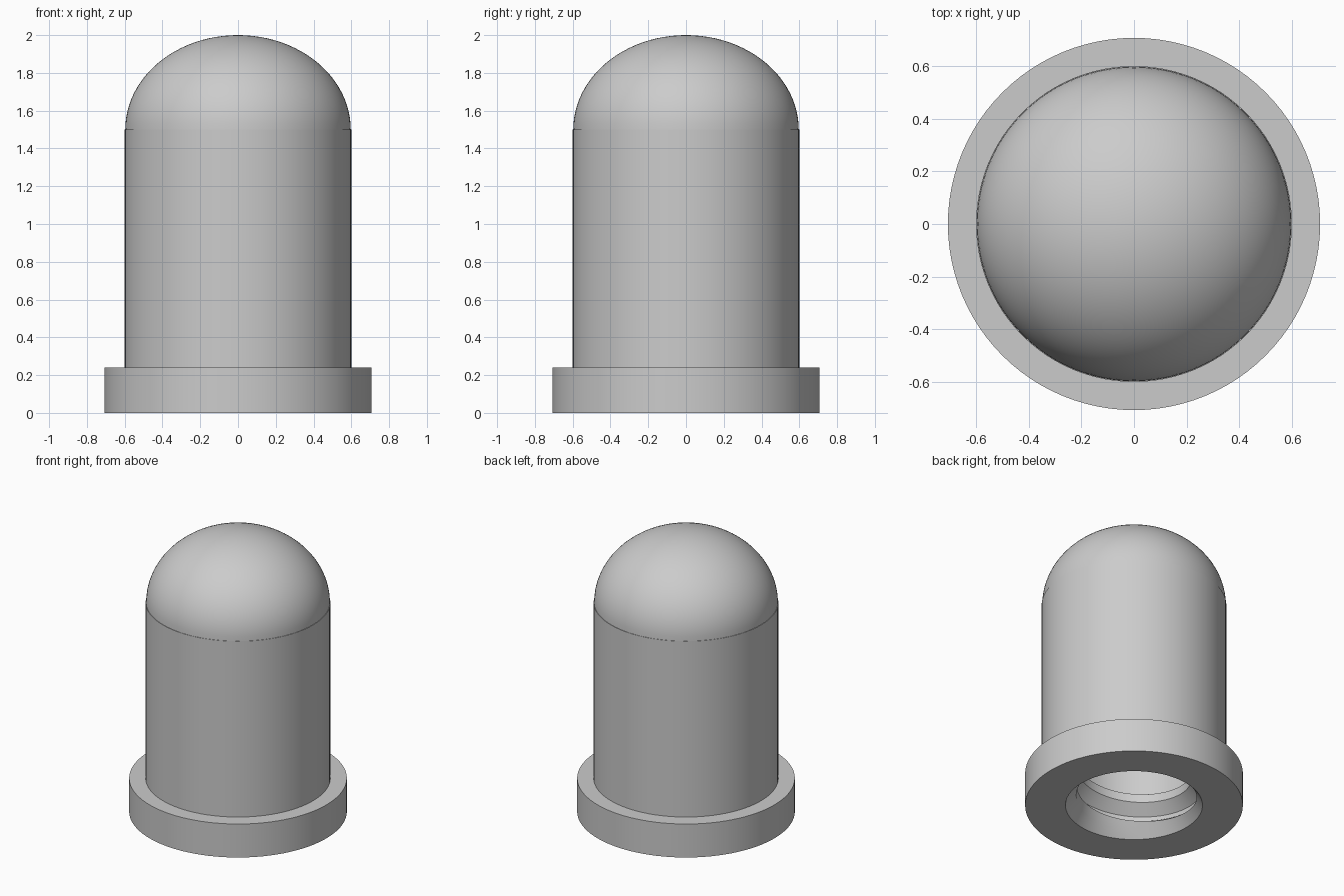
import bpy, bmesh
from math import sin, cos, pi

if "Cube" in bpy.data.objects:
    bpy.data.objects.remove(bpy.data.objects["Cube"], do_unlink=True)

SIDES = 96
BODY_R, FLANGE_R, HOLE_R, BORE_R, CREST_R = 0.6, 0.707, 0.445, 0.44, 0.37
FLANGE_TOP, WALL_TOP, THREAD_TOP = 0.24, 1.5, 0.4

grey = bpy.data.materials.new("plain grey")
grey.use_nodes = True
grey.diffuse_color = (0.6, 0.6, 0.6, 1)
grey.node_tree.nodes["Principled BSDF"].inputs["Base Color"].default_value = (0.6, 0.6, 0.6, 1)


def revolve(name, profile_at):
    """Sweep a profile, which may change with the angle, around the z axis."""
    bm = bmesh.new()
    columns = []
    for i in range(SIDES + 1):
        a = 2 * pi * i / SIDES
        columns.append([bm.verts.new((r * cos(a), r * sin(a), z))
                        for r, z in profile_at(i / SIDES)])
    for left, right in zip(columns, columns[1:]):
        for j in range(len(left) - 1):
            bm.faces.new((left[j], right[j], right[j + 1], left[j + 1]))
    bmesh.ops.remove_doubles(bm, verts=bm.verts, dist=0.0001)
    bmesh.ops.dissolve_degenerate(bm, edges=bm.edges, dist=0.0001)
    mesh = bpy.data.meshes.new(name)
    bm.to_mesh(mesh)
    bm.free()
    mesh.materials.append(grey)
    obj = bpy.data.objects.new(name, mesh)
    bpy.context.collection.objects.link(obj)
    bpy.ops.object.select_all(action="DESELECT")
    obj.select_set(True)
    bpy.context.view_layer.objects.active = obj
    bpy.ops.object.shade_smooth_by_angle(angle=pi / 6)
    return obj


def dome_curve(radius, base, height, steps=24):
    return [(radius * cos(t * pi / 2 / steps), base + height * sin(t * pi / 2 / steps))
            for t in range(steps + 1)]


# Flange ring around the open bottom
flange = [(HOLE_R, 0), (FLANGE_R, 0), (FLANGE_R, FLANGE_TOP), (BODY_R, FLANGE_TOP)]
revolve("flange", lambda turn: flange)

# Straight outer wall
wall = [(BODY_R, FLANGE_TOP), (BODY_R, WALL_TOP)]
revolve("body_wall", lambda turn: wall)

# Domed cap, set in by a hair from the wall
dome = [(BODY_R, WALL_TOP)] + dome_curve(BODY_R - 0.003, WALL_TOP, 2 - WALL_TOP)
revolve("dome", lambda turn: dome)

# Hollow inside, from its rounded end down to the thread
bore = dome_curve(BORE_R, 1.4, 0.4)[::-1] + [(BORE_R, THREAD_TOP)]
revolve("bore", lambda turn: bore)

# Helical inner thread with a chamfered mouth
PITCH = 0.2
TOOTH = [(CREST_R, 0), (CREST_R, 0.06), (BORE_R, 0.1), (BORE_R, 0.13)]


def thread_profile(turn):
    rows = []
    for k in range(-3, 4):
        for r, dz in TOOTH:
            z = (k + turn + 0.55) * PITCH + dz
            if z <= 0:
                r, z = HOLE_R, 0
            elif z >= THREAD_TOP:
                r, z = BORE_R, THREAD_TOP
            rows.append((max(r, HOLE_R - 0.8 * z), z))
    return rows[::-1]


revolve("inner_thread", thread_profile)
